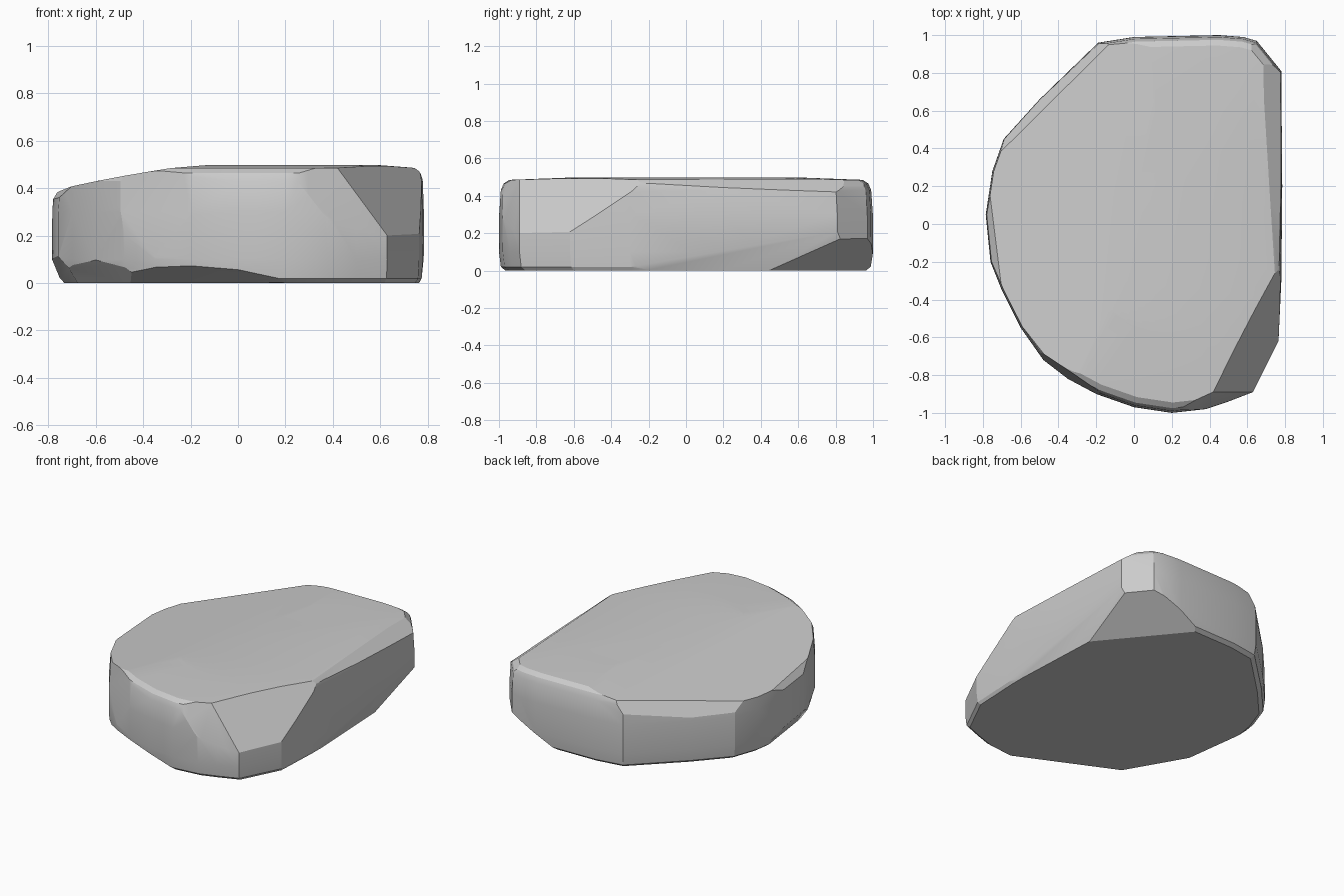
import bpy, bmesh
from mathutils import Vector

if "Cube" in bpy.data.objects:
    bpy.data.objects.remove(bpy.data.objects["Cube"])

# Plan outline of the stone slab at its widest
outline = [(-.19, .96), (0, .99), (.45, 1), (.58, .99), (.65, .97), (.78, .81), (.785, .2),
           (.78, -.3), (.765, -.62), (.63, -.89), (.5, -.94), (.38, -.98), (.2, -1), (0, -.97),
           (-.2, -.9), (-.35, -.82), (-.48, -.72), (-.6, -.55), (-.7, -.35), (-.76, -.2),
           (-.785, .05), (-.75, .28), (-.69, .45), (-.5, .66)]

# (height, scale) levels: worn foot, straight side, rounded shoulder, slight crown
levels = [(0, .965), (.02, .99), (.1, 1), (.3, .999), (.43, .99), (.465, .975), (.485, .945), (.498, .6)]
cx = .3  # levels shrink towards this x, keeping the right side upright

bm = bmesh.new()
for z, s in levels:
    for x, y in outline:
        bm.verts.new((cx + (x - cx) * s, y * s, z))
bmesh.ops.convex_hull(bm, input=bm.verts)
loose = [v for v in bm.verts if not v.link_faces]
bmesh.ops.delete(bm, geom=loose, context='VERTS')


def chip(a, b, c):
    """Slice off the outer side of the plane through three points and cap it."""
    a, b, c = Vector(a), Vector(b), Vector(c)
    n = (b - a).cross(c - a).normalized()
    if n.dot(Vector((0, 0, .25)) - a) > 0:
        n = -n
    geom = bm.verts[:] + bm.edges[:] + bm.faces[:]
    bmesh.ops.bisect_plane(bm, geom=geom, plane_co=a, plane_no=n, clear_outer=True)
    rim = [e for e in bm.edges if e.is_boundary]
    if rim:
        bmesh.ops.holes_fill(bm, edges=rim, sides=0)


# Broken facets
chip((.63, -.89, .2), (.77, -.62, .2), (.55, -.66, .47))      # front right upper
chip((.38, -.97, .3), (.63, -.89, .2), (.40, -.9, .48))       # front right shoulder
chip((.73, .45, 0), (.36, .90, 0), (.78, .81, .17))           # back right undercut
chip((.77, -.3, 0), (.735, .45, 0), (.782, .45, .16))         # right side, leaning in at the foot
chip((.782, .7, .42), (.78, 0, .45), (.69, .7, .487))         # right shoulder
chip((-.72, .05, 0), (-.68, -.25, 0), (-.785, .05, .1))       # left foot
chip((-.66, -.3, 0), (-.47, -.63, 0), (-.70, -.35, .08))      # front left foot
chip((-.45, -.66, 0), (.1, -.92, 0), (.1, -.985, .04))        # front foot
chip((-.775, .05, .36), (-.755, -.2, .36), (-.7, .0, .44))    # left shoulder, lower
chip((-.70, .05, .44), (-.66, -.25, .44), (-.61, .05, .474))  # left shoulder, upper
chip((-.50, -.70, .25), (-.22, -.89, .25), (-.34, -.78, .47))  # front left side
chip((-.19, .96, .36), (-.69, .45, .32), (-.42, .68, .40))    # back left shoulder
chip((-.22, .91, .44), (-.66, .43, .39), (0, .15, .497))      # back left top slope
chip((.765, .82, .44), (.645, .965, .44), (.68, .85, .485))   # back right shoulder

bmesh.ops.remove_doubles(bm, verts=bm.verts, dist=.004)
bmesh.ops.recalc_face_normals(bm, faces=bm.faces)
mesh = bpy.data.meshes.new("stone_slab")
bm.to_mesh(mesh)
bm.free()
stone = bpy.data.objects.new("stone_slab", mesh)
bpy.context.collection.objects.link(stone)

# Softly worn edges, facets kept readable
bpy.context.view_layer.objects.active = stone
stone.select_set(True)
bpy.ops.object.shade_smooth_by_angle(angle=.35)
